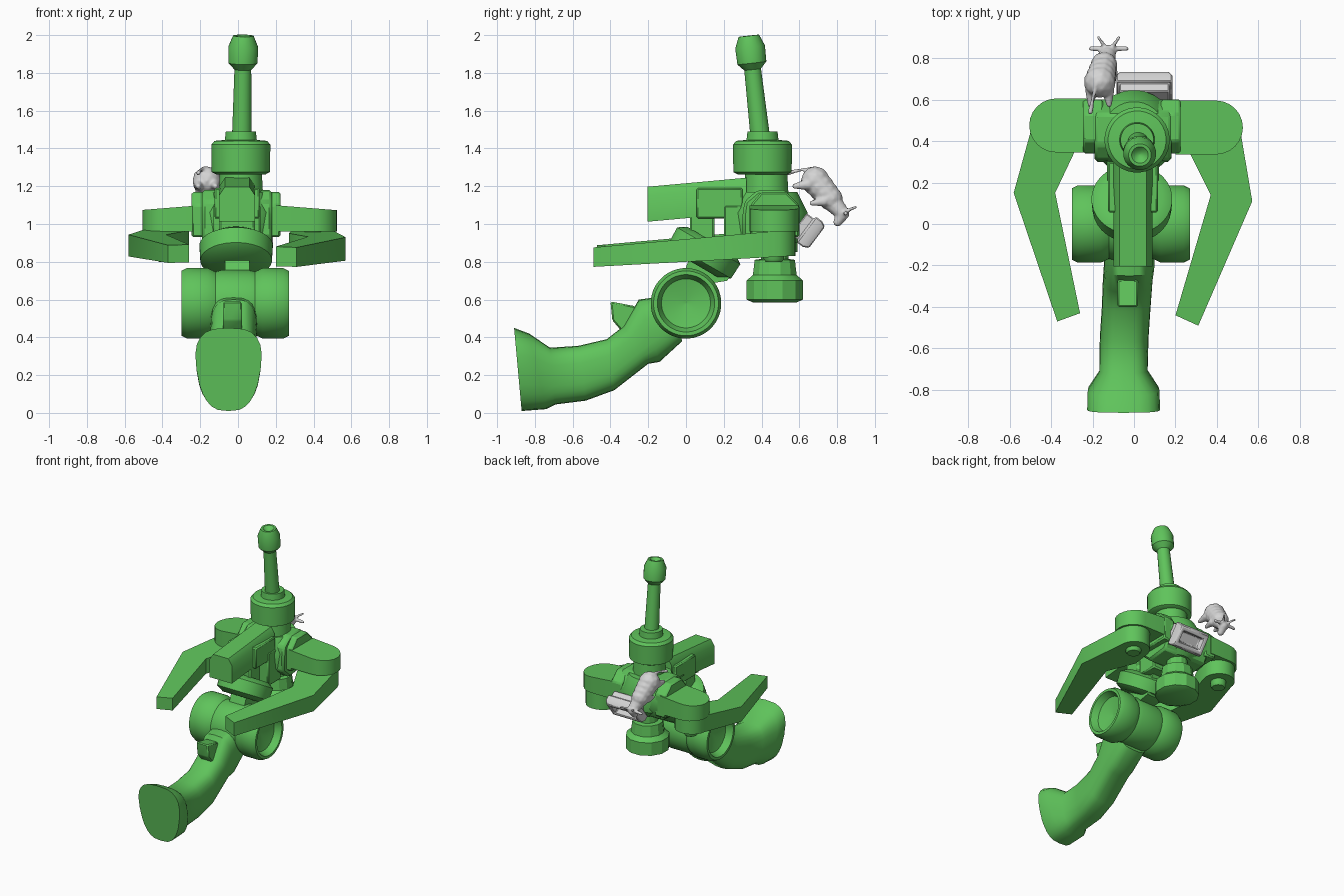
import bpy, bmesh, math
from mathutils import Vector, Matrix

if "Cube" in bpy.data.objects:
    bpy.data.objects.remove(bpy.data.objects["Cube"])


def material(name, rgb):
    m = bpy.data.materials.new(name)
    m.diffuse_color = (*rgb, 1)
    m.use_nodes = True
    m.node_tree.nodes["Principled BSDF"].inputs["Base Color"].default_value = m.diffuse_color
    return m


GREEN = material("green", (0.115, 0.55, 0.105))
GREY = material("light grey", (0.66, 0.66, 0.66))


def finish(name, bm, mat=GREEN, bevel=0.0, angle=35):
    bmesh.ops.remove_doubles(bm, verts=bm.verts, dist=1e-5)
    bmesh.ops.recalc_face_normals(bm, faces=bm.faces)
    me = bpy.data.meshes.new(name)
    bm.to_mesh(me)
    bm.free()
    ob = bpy.data.objects.new(name, me)
    bpy.context.collection.objects.link(ob)
    me.materials.append(mat)
    if bevel:
        b = ob.modifiers.new("bevel", 'BEVEL')
        b.width, b.segments = bevel, 1
    bpy.ops.object.select_all(action='DESELECT')
    ob.select_set(True)
    bpy.context.view_layer.objects.active = ob
    bpy.ops.object.shade_smooth_by_angle(angle=math.radians(angle))
    return ob


def skin(bm, rings):
    """Join rings of points into a closed tube."""
    vs = [[bm.verts.new(p) for p in r] for r in rings]
    n = len(vs[0])
    for a, b in zip(vs, vs[1:]):
        for i in range(n):
            j = (i + 1) % n
            bm.faces.new((a[i], a[j], b[j], b[i]))
    bm.faces.new(vs[0])
    bm.faces.new(vs[-1])


def lathe(name, profile, origin, axis=(0, 0, 1), n=32, **kw):
    """Spin (radius, height) pairs around an axis."""
    q = Vector((0, 0, 1)).rotation_difference(Vector(axis))
    o = Vector(origin)
    rings = []
    for r, h in profile:
        r = max(r, 0.002)
        rings.append([o + q @ Vector((r * math.cos(t), r * math.sin(t), h))
                      for t in (2 * math.pi * (i + .5) / n for i in range(n))])
    bm = bmesh.new()
    skin(bm, rings)
    return finish(name, bm, **kw)


def side_prism(name, yz, x0, x1, **kw):
    bm = bmesh.new()
    skin(bm, [[(x, y, z) for y, z in yz] for x in (x0, x1)])
    return finish(name, bm, **kw)


def top_prism(name, xy, low, high, **kw):
    """Extrude a plan outline between two heights given as functions of (x, y)."""
    bm = bmesh.new()
    skin(bm, [[(x, y, f(x, y)) for x, y in xy] for f in (low, high)])
    return finish(name, bm, **kw)


def box(name, x0, x1, y0, y1, z0, z1, **kw):
    return side_prism(name, [(y0, z0), (y1, z0), (y1, z1), (y0, z1)], x0, x1, **kw)


# Leg with flared foot: (y top, z top, y bottom, z bottom, x min, x max, low taper)
sections = [(-.91, .45, -.87, .01, -.24, .14, .3), (-.83, .42, -.74, .02, -.235, .135, .25),
            (-.72, .345, -.69, .045, -.17, .07, .1), (-.57, .355, -.53, .065, -.165, .07, 0),
            (-.42, .39, -.38, .12, -.155, .08, 0), (-.33, .46, -.2, .26, -.15, .09, 0),
            (-.25, .6, -.14, .27, -.145, .1, 0), (-.1, .62, -.02, .38, -.145, .1, 0)]
rings = []
for yt, zt, yb, zb, x0, x1, tp in sections:
    ring = []
    for i in range(24):
        t = 2 * math.pi * i / 24
        c, s = math.cos(t), math.sin(t)
        c = math.copysign(abs(c) ** .65, c)
        s = math.copysign(abs(s) ** .75, s)
        k = (1 - s) / 2
        w = (x1 - x0) / 2 * (1 - tp * k ** 1.5)
        ring.append(((x0 + x1) / 2 + w * c, yt + (yb - yt) * k, zt + (zb - zt) * k))
    rings.append(ring)
bm = bmesh.new()
skin(bm, rings)
finish("leg", bm, angle=45)
side_prism("knee_block", [(-.4, .59), (-.27, .565), (-.25, .42), (-.33, .42), (-.39, .49)],
           -.08, .02, bevel=.008)

# Hip drum with dished ends
lathe("hip_drum", [(0, -.22), (.13, -.25), (.152, -.3), (.172, -.3), (.187, -.27), (.187, -.16),
                   (.168, -.12), (.176, -.09), (.176, .06), (.168, .09), (.187, .13), (.187, .24),
                   (.172, .27), (.152, .27), (.13, .22), (0, .19)],
      (0, 0, .58), (1, 0, 0), n=40)

# Tilted waist disc, its stem and the struts up to the chest
lathe("waist_disc", [(.14, -.08), (.19, -.05), (.195, .04), (.15, .07)],
      (-.01, .1, .85), (0, .5, .86))
side_prism("waist_stem", [(-.02, .72), (.1, .68), (.22, .7), (.28, .84), (.05, .9)], -.07, .06)
box("front_strut", -.1, .09, .02, .15, .84, 1.05, bevel=.01)
box("rear_strut", -.13, .12, .2, .36, .84, 1.1, bevel=.01)

# Chest
chest = [(.3, 1.05), (.31, 1.12), (.38, 1.18), (.53, 1.18), (.6, 1.07),
         (.6, .97), (.55, .88), (.38, .86), (.3, .93)]
side_prism("chest", chest, -.19, .18, bevel=.015)
lathe("chest_back", [(.12, .88), (.19, .94), (.205, 1.06), (.15, 1.17)], (0, .44, 0))
for name, s in (("left_collar", -1), ("right_collar", 1)):
    side_prism(name, [(.34, .93), (.6, .93), (.6, 1.1), (.53, 1.17), (.4, 1.17), (.34, 1.1)],
               s * .14 - .01, s * .235 - .01, bevel=.01)

# Lower thruster
lathe("thruster", [(.12, .585), (.155, .6), (.155, .7), (.12, .73), (.11, .81), (.075, .815),
                   (.075, .9)], (0, .47, 0), n=12, angle=25)

# Neck, head and long rod with a dimpled knob
lathe("neck", [(.12, 1.12), (.11, 1.3)], (.015, .425, 0))
lathe("head", [(.13, 1.262), (.155, 1.275), (.157, 1.42), (.14, 1.44), (.085, 1.445),
               (.08, 1.49), (0, 1.49)], (.015, .405, 0))
rod_axis = Vector((.005, -.035, .31)).normalized()
lathe("rod", [(.052, 0), (.045, .35), (.078, .385), (.08, .47), (.055, .53), (.04, .53),
              (.02, .51), (0, .505)], (.02, .392, 1.47), rod_axis, n=20)

# Forward chest barrel with chamfered top
bm = bmesh.new()
shape = [(-.1, 0), (.09, 0), (.09, .14), (.06, .185), (-.07, .185), (-.1, .14)]
skin(bm, [[(x, y, z + z0) for x, z in shape] for y, z0 in ((-.205, 1.012), (.32, 1.06))])
finish("chest_barrel", bm)
box("barrel_mount", -.125, .115, .055, .3, 1.03, 1.19, bevel=.008)


# Shoulders and bent arms
def arc(cx, cy, r, a0, a1, n=12):
    return [(cx + r * math.cos(math.radians(a0 + (a1 - a0) * i / n)),
             cy + r * math.sin(math.radians(a0 + (a1 - a0) * i / n))) for i in range(n + 1)]


arms = {
    "left": (-.375, .475, 180 - 10, [(-.29, .34), (-.38, .15), (-.26, -.43), (-.37, -.47), (-.58, .15)],
             -.015, .02),
    "right": (.395, .465, 10, [(.27, .34), (.37, .14), (.2, -.44), (.31, -.49), (.57, .11)],
              -.015, 0)}
for side, (cx, cy, a, bend, dz, lift) in arms.items():
    s = -1 if side == "left" else 1
    arch = arc(cx, cy, .13, -90, 90) if s > 0 else arc(cx, cy, .13, 270, 90)
    top_prism(side + "_shoulder", [(s * .2, cy - .13)] + arch + [(s * .2, cy + .13)],
              lambda x, y: .96, lambda x, y: 1.115 - .08 * abs(x))
    back = arc(cx, cy, .115, 0, 180) if s > 0 else arc(cx, cy, .115, 180, 0)
    top_prism(side + "_arm", back + bend,
              lambda x, y: .8 + lift + .055 * y, lambda x, y: .92 + lift / 2 + .09 * y)
    lathe(side + "_elbow_pin", [(.045, .8), (.055, .815), (.055, .99)], (cx, cy, 0), n=20)

# Tray on the back, with a recessed outer face
bm = bmesh.new()
tiers = [(.12, .07, -.06), (.12, .07, -.01), (.135, .085, -.01), (.135, .085, .03),
         (.12, .07, .06), (.095, .045, .06), (.085, .035, .015)]
skin(bm, [[(a * w, b * h, d) for a, b in ((-1, -1), (1, -1), (1, 1), (-1, 1))]
          for w, h, d in tiers])
q = Vector((0, 0, 1)).rotation_difference(Vector((0, .8, -.6)))
bm.transform(Matrix.Translation((.05, .645, .965)) @ q.to_matrix().to_4x4())
finish("tray", bm, mat=GREY, bevel=.006)

# Small cow clinging to the back: blended balls and limbs
bm = bmesh.new()


def limb(a, b, ra, rb):
    a, b = Vector(a), Vector(b)
    steps = max(2, int((b - a).length / (min(ra, rb) * .5)))
    for i in range(steps + 1):
        t = i / steps
        bmesh.ops.create_icosphere(bm, subdivisions=2, radius=ra + (rb - ra) * t,
                                   matrix=Matrix.Translation(a.lerp(b, t)))


limb((-.165, .685, 1.228), (-.145, .765, 1.135), .078, .066)     # body
limb((-.14, .78, 1.11), (-.125, .825, 1.06), .052, .04)          # neck
limb((-.122, .83, 1.055), (-.122, .803, 1.01), .036, .024)       # head
for s in (-1, 1):
    limb((-.165 + s * .04, .65, 1.21), (-.165 + s * .045, .575, 1.2), .032, .014)   # hind legs
    limb((-.145 + s * .04, .73, 1.12), (-.145 + s * .04, .665, 1.11), .028, .013)   # front legs
    limb((-.122 + s * .03, .845, 1.06), (-.122 + s * .085, .845, 1.055), .013, .012)  # ears
    limb((-.122 + s * .015, .85, 1.07), (-.122 + s * .05, .9, 1.09), .011, .008)    # horns
limb((-.18, .68, 1.295), (-.2, .6, 1.285), .011, .009)           # tail
limb((-.2, .6, 1.285), (-.21, .54, 1.27), .009, .013)
cow = finish("cow", bm, mat=GREY, angle=180)
r = cow.modifiers.new("blend", 'REMESH')
r.mode, r.voxel_size, r.use_smooth_shade = 'VOXEL', .007, True
sm = cow.modifiers.new("soften", 'SMOOTH')
sm.factor, sm.iterations = .5, 3
